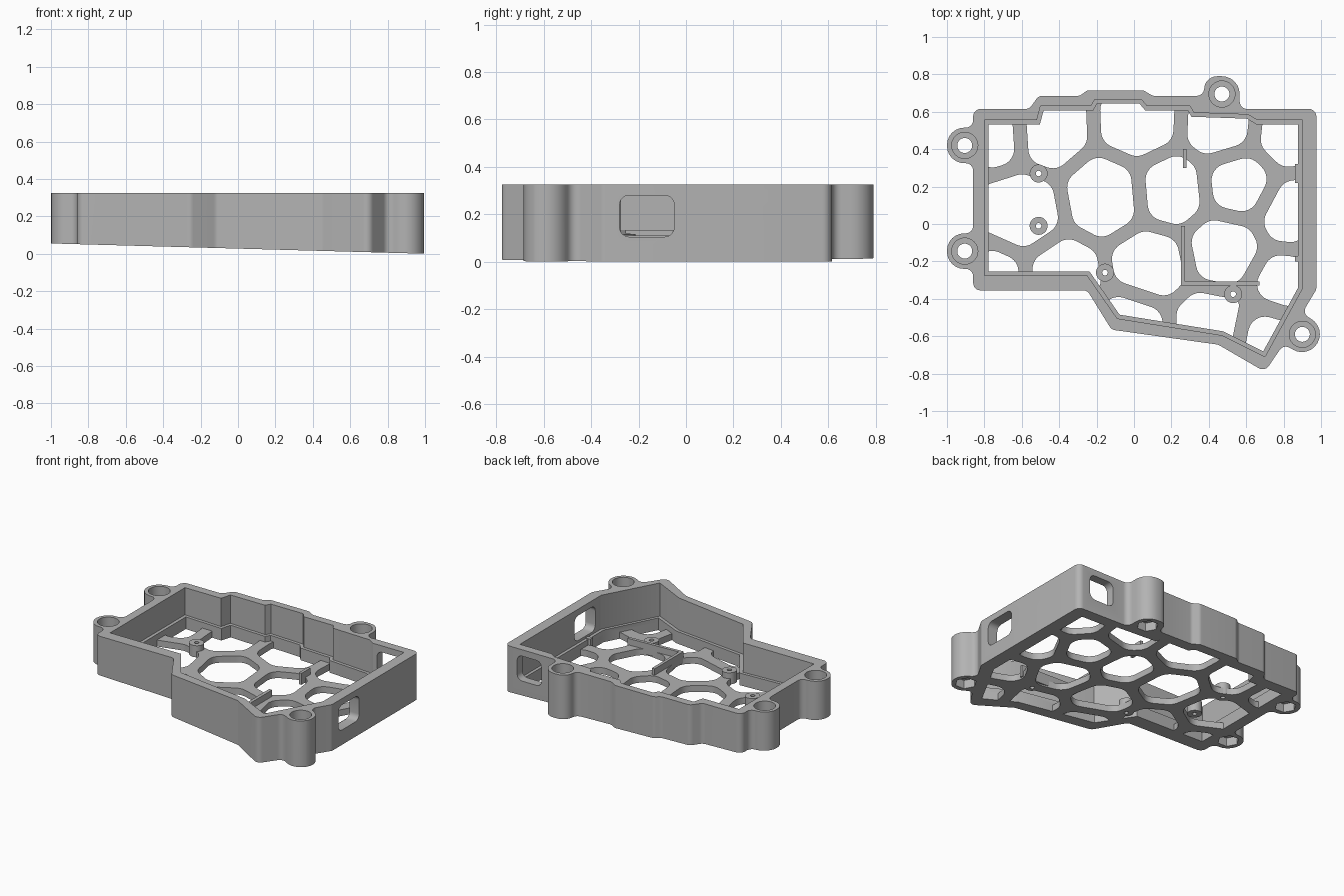
import bpy, bmesh, math
from mathutils import Vector

if "Cube" in bpy.data.objects:
    bpy.data.objects.remove(bpy.data.objects["Cube"])

grey = bpy.data.materials.new("plain grey")
grey.use_nodes = True
grey.diffuse_color = (0.45, 0.45, 0.45, 1)
grey.node_tree.nodes["Principled BSDF"].inputs["Base Color"].default_value = grey.diffuse_color

TOP = 0.325
FLOOR = 0.045
LEDGE = 0.085


def base(x):
    """Height of the sloping underside."""
    return 0.0275 * (1 - x)


def fillet(points, share=0.49, steps=6):
    """Round the corners of a polygon given as (x, y, radius)."""
    result = []
    for i, (x, y, radius) in enumerate(points):
        p = Vector((x, y))
        a = Vector(points[i - 1][:2]) - p
        b = Vector(points[(i + 1) % len(points)][:2]) - p
        turn = math.pi - a.angle(b)
        if radius == 0 or turn < 0.02:
            result.append(p)
            continue
        t = min(radius * math.tan(turn / 2), share * a.length, share * b.length)
        r = t / math.tan(turn / 2)
        a.normalize()
        b.normalize()
        centre = p + (a + b).normalized() * math.hypot(r, t)
        start, end = p + a * t - centre, p + b * t - centre
        sweep = start.angle_signed(end)
        for k in range(steps + 1):
            angle = -sweep * k / steps
            c, s = math.cos(angle), math.sin(angle)
            result.append(centre + Vector((start.x * c - start.y * s, start.x * s + start.y * c)))
    return result


def inset(points, d):
    """Shrink a counter-clockwise polygon by d."""
    result = []
    for i, p in enumerate(points):
        e1 = (p - points[i - 1]).normalized()
        e2 = (points[(i + 1) % len(points)] - p).normalized()
        n1, n2 = Vector((-e1.y, e1.x)), Vector((-e2.y, e2.x))
        result.append(p + (n1 + n2) * d / (1 + n1.dot(n2)))
    return result


def circle(centre, radius, sides=32):
    return [Vector((centre[0] + radius * math.cos(math.tau * k / sides),
                    centre[1] + radius * math.sin(math.tau * k / sides))) for k in range(sides)]


def rectangle(x0, x1, y0, y1, r=0.0):
    return fillet([(x0, y0, r), (x1, y0, r), (x1, y1, r), (x0, y1, r)])


def prism(name, polygons, z0, z1, slope0=True, slope1=True, axes="xyz"):
    """Extrude polygons; sloped ends follow the underside."""
    bm = bmesh.new()
    for points in polygons:
        rings = []
        for z, slope in ((z0, slope0), (z1, slope1)):
            ring = []
            for p in points:
                place = dict(zip(axes, (p.x, p.y, z + base(p.x) * slope)))
                ring.append(bm.verts.new((place["x"], place["y"], place["z"])))
            rings.append(ring)
        low, high = rings
        bm.faces.new(low[::-1])
        bm.faces.new(high)
        for i in range(len(points)):
            bm.faces.new((low[i - 1], low[i], high[i], high[i - 1]))
    bmesh.ops.recalc_face_normals(bm, faces=bm.faces)
    mesh = bpy.data.meshes.new(name)
    bm.to_mesh(mesh)
    bm.free()
    mesh.materials.append(grey)
    obj = bpy.data.objects.new(name, mesh)
    bpy.context.scene.collection.objects.link(obj)
    return obj


def select(obj):
    bpy.ops.object.select_all(action='DESELECT')
    obj.select_set(True)
    bpy.context.view_layer.objects.active = obj


def boolean(target, cutter, operation='DIFFERENCE'):
    select(target)
    mod = target.modifiers.new("cut", 'BOOLEAN')
    mod.operation, mod.solver, mod.object = operation, 'EXACT', cutter
    bpy.ops.object.modifier_apply(modifier=mod.name)
    bpy.data.objects.remove(cutter)


def cell(seed, seeds, rib):
    """Rounded floor opening: the area nearest to its seed, less half a rib."""
    poly = [Vector(p) for p in ((-0.83, -0.8), (0.92, -0.8), (0.92, 0.7), (-0.83, 0.7))]
    for other in seeds:
        if other == seed:
            continue
        n = (Vector(other) - Vector(seed)).normalized()
        limit = n.dot((Vector(other) + Vector(seed)) / 2) - rib / 2
        clipped = []
        for i, q in enumerate(poly):
            p = poly[i - 1]
            dp, dq = n.dot(p) - limit, n.dot(q) - limit
            if dp * dq < 0:
                clipped.append(p.lerp(q, dp / (dp - dq)))
            if dq <= 0:
                clipped.append(q)
        poly = clipped
    poly = [p for i, p in enumerate(poly) if (p - poly[i - 1]).length > 0.03]
    return fillet([(p.x, p.y, 0.09) for p in poly])


# Outer shell with the screw lugs, counter-clockwise
s, b = 0.04, 0.095
outline = [(-.86, -.355, s), (-.25, -.355, s), (-.12, -.565, s), (.45, -.645, s), (.70, -.79, s),
           (.80, -.642, s), (.93, -.72, b), (1.03, -.556, b), (.898, -.478, s),
           (.975, -.35, s), (.975, .615, s),
           (.565, .615, s), (.565, .79, b), (.375, .79, b), (.375, .685, s),
           (.10, .685, s), (.05, .715, s), (-.25, .715, s), (-.29, .685, s),
           (-.51, .685, s), (-.56, .615, s), (-.86, .615, s)]
for y in (0.42, -0.145):
    outline += [(-.86, y + b, s), (-1, y + b, b), (-1, y - b, b), (-.86, y - b, s)]
case = prism("case_shell", [fillet(outline, 0.66)], 0, TOP, True, False)

# Cavity and the narrower recess below the board ledge
cavity = [Vector(p) for p in (
    (-.80, -.275), (-.25, -.275), (-.09, -.505), (.47, -.595), (.70, -.71), (.90, -.345),
    (.90, .555), (.66, .555), (.61, .585), (.32, .595), (.30, .63), (.07, .63), (.04, .665),
    (-.21, .665), (-.23, .63), (-.50, .63), (-.52, .555), (-.80, .555))]
recess = inset(cavity, 0.022)
boolean(case, prism("cavity_cutter", [cavity], LEDGE, 1))
boolean(case, prism("recess_cutter", [recess], FLOOR, 0.5))

# Irregular honeycomb openings in the floor
seeds = [(-.76, .5), (-.46, .52), (.03, .54), (.47, .52), (.82, .48),
         (-.62, .06), (-.14, .15), (.2, .18), (.56, .22), (.86, .06),
         (-.78, -.3), (-.38, -.3), (.09, -.22), (.48, -.14), (.82, -.33),
         (-.02, -.55), (.4, -.55), (.74, -.62)]
holes = prism("honeycomb_cutter", [cell(p, seeds, 0.075) for p in seeds], -0.2, 0.06)
boolean(holes, prism("floor_limit", [recess], -0.1, 0.055), 'INTERSECT')
boolean(case, holes)

# Screw lugs: through hole, counterbore above, nut pocket below
lugs = [(-.905, .42), (-.905, -.145), (.47, .695), (.9, -.59)]
boolean(case, prism("bolt_cutter", [circle(c, 0.04) for c in lugs], -0.2, 1))
boolean(case, prism("head_cutter", [circle(c, 0.07) for c in lugs], 0.24, 1, False, False))
boolean(case, prism("nut_cutter", [circle(c, 0.07, 6) for c in lugs], -0.2, 0.06))

# Connector windows in the side and back walls
boolean(case, prism("side_window_cutter", [rectangle(-.28, -.05, .105, .28, .04)],
                    0.84, 1.2, False, False, "yzx"))
boolean(case, prism("back_window_cutter", [rectangle(.69, .88, .105, .28, .04)],
                    0.5, 0.8, False, False, "xzy"))

# Board standoffs with screw holes
posts = [(-.51, .27), (-.51, -.01), (-.155, -.26), (.53, -.375)]
boolean(case, prism("pin_cutter", [circle(c, 0.015, 16) for c in posts], -0.2, 0.2))
parts = [case]
for i, c in enumerate(posts):
    post = prism("standoff_%d" % (i + 1), [circle(c, 0.048)], 0.004, LEDGE)
    boolean(post, prism("pin_cutter", [circle(c, 0.015, 16)], -0.2, 0.2))
    parts.append(post)

# Low guide ribs on the floor
for name, box in (("front_guide_rib", (.25, .67, -.33, -.308)),
                  ("middle_guide_rib", (.25, .272, -.32, -.01)),
                  ("back_guide_rib", (.262, .282, .30, .40)),
                  ("side_guide_tab", (.862, .91, .22, .32)),
                  ("lower_side_guide_tab", (.862, .91, -.2, -.17))):
    parts.append(prism(name, [rectangle(*box)], 0.01, 0.09))

for obj in parts:
    select(obj)
    bpy.ops.object.shade_smooth_by_angle(angle=math.radians(30))
